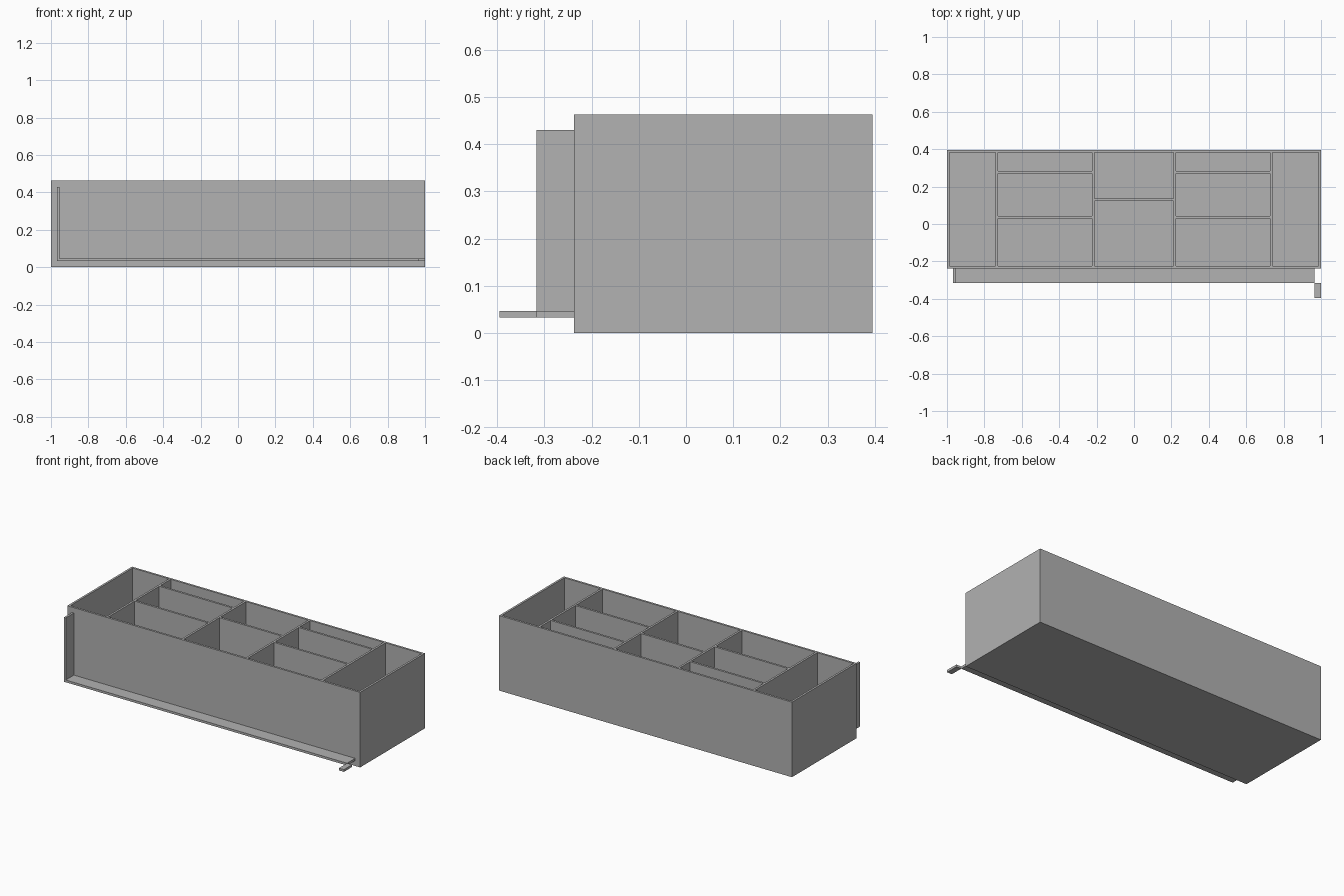
import bpy
import bmesh
from mathutils import Matrix, Vector

WALL = 0.013
FRONT, BACK, HEIGHT = -0.237, 0.395, 0.463

cube = bpy.data.objects.get("Cube")
if cube:
    bpy.data.objects.remove(cube, do_unlink=True)

grey = bpy.data.materials.new("plain grey")
grey.use_nodes = True
colour = (0.445, 0.445, 0.445, 1)
grey.diffuse_color = colour
grey.node_tree.nodes["Principled BSDF"].inputs["Base Color"].default_value = colour


def boxes(name, spans):
    """One object from boxes given as (x range, y range, z range)."""
    bm = bmesh.new()
    for ranges in spans:
        low = Vector([r[0] for r in ranges])
        high = Vector([r[1] for r in ranges])
        size = high - low
        matrix = Matrix.Translation((low + high) / 2) @ Matrix.Diagonal((*size, 1))
        bmesh.ops.create_cube(bm, size=1, matrix=matrix)
    mesh = bpy.data.meshes.new(name)
    bm.to_mesh(mesh)
    bm.free()
    mesh.materials.append(grey)
    obj = bpy.data.objects.new(name, mesh)
    bpy.context.collection.objects.link(obj)
    return obj


# Compartment layout: wall centre lines across, and cross walls in each column
half = WALL / 2
columns = [-1 + half, -0.733, -0.219, 0.219, 0.733, 1 - half]
cross_walls = [[], [0.036, 0.276], [0.129], [0.036, 0.276], []]
pockets = []
for left, right, inner in zip(columns, columns[1:], cross_walls):
    rows = [FRONT + half, *inner, BACK - half]
    for near, far in zip(rows, rows[1:]):
        pockets.append(((left + half, right - half),
                        (near + half, far - half),
                        (WALL, HEIGHT + 0.1)))

# Tray body with the compartments cut out
tray = boxes("divided_tray", [((-1, 1), (FRONT, BACK), (0, HEIGHT))])
cutter = boxes("compartment_cutter", pockets)
cutter.hide_render = True
cut = tray.modifiers.new("compartments", 'BOOLEAN')
cut.operation = 'DIFFERENCE'
cut.solver = 'EXACT'
cut.object = cutter
bpy.context.view_layer.objects.active = tray
bpy.ops.object.modifier_apply(modifier=cut.name)
bpy.data.objects.remove(cutter, do_unlink=True)

# Rail along the front, upright fin at its right end, small tab at its left end
rail_z = (0.033, 0.047)
rail_y = (-0.316, FRONT)
boxes("front_rail", [((-0.955, 0.966), rail_y, rail_z)])
boxes("upright_fin", [((-0.968, -0.955), rail_y, (0.033, 0.43))])
boxes("end_tab", [((0.966, 1), (-0.395, -0.316), rail_z)])
